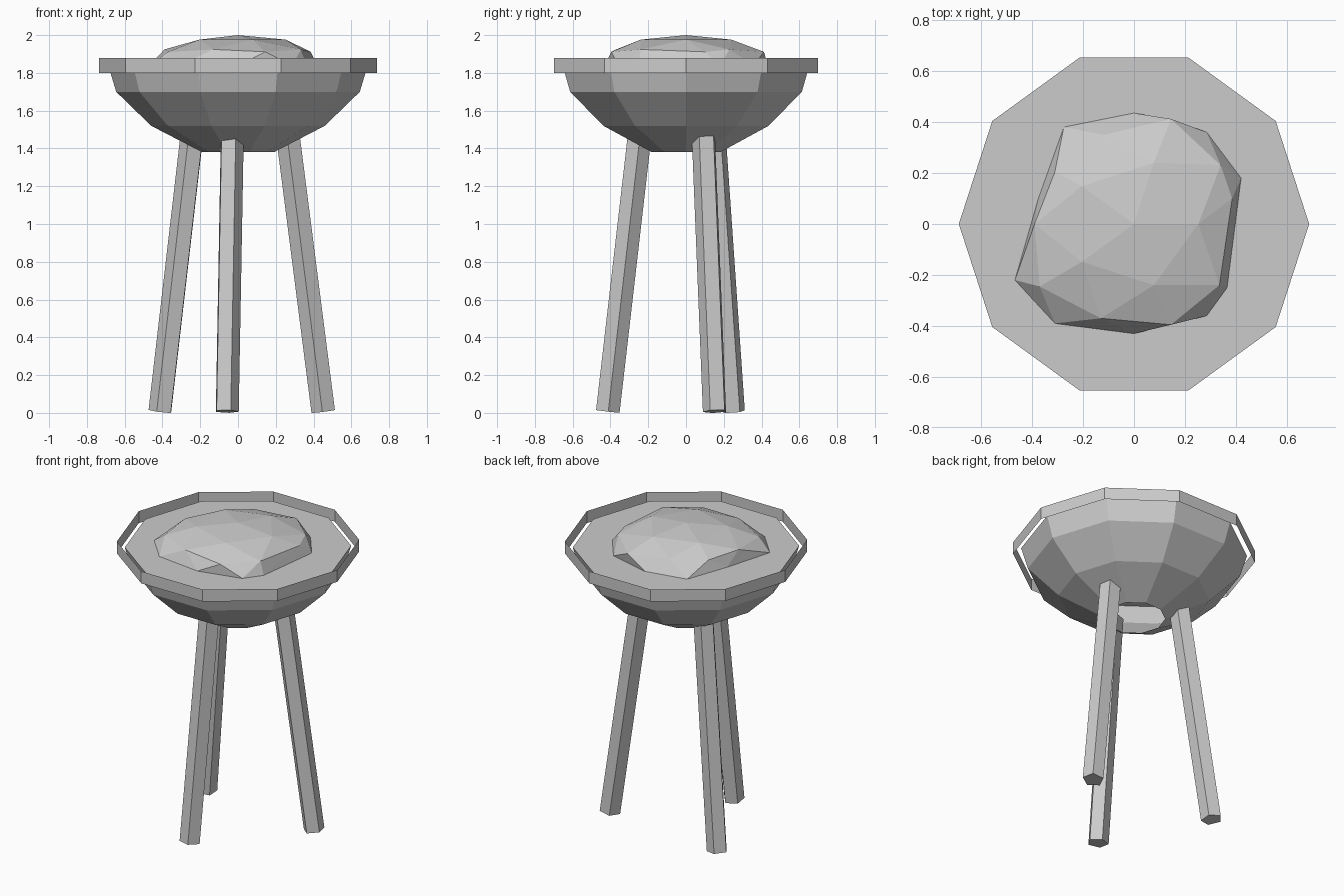
import bpy, bmesh, math
from mathutils import Vector, Matrix

if "Cube" in bpy.data.objects:
    bpy.data.objects.remove(bpy.data.objects["Cube"])


def add_object(name, bm):
    mesh = bpy.data.meshes.new(name)
    bm.to_mesh(mesh)
    bm.free()
    obj = bpy.data.objects.new(name, mesh)
    bpy.context.collection.objects.link(obj)
    return obj


def lathe(name, profile, cap_top=False, sides=10):
    """Sweep (radius, z) points around the z axis as flat panels."""
    bm = bmesh.new()
    rings = []
    for r, z in profile:
        rings.append([bm.verts.new((r * math.cos(2 * math.pi * i / sides),
                                    r * math.sin(2 * math.pi * i / sides), z))
                      for i in range(sides)])
    for a, b in zip(rings, rings[1:]):
        for i in range(sides):
            j = (i + 1) % sides
            bm.faces.new((a[i], a[j], b[j], b[i]))
    if cap_top:
        bm.faces.new(rings[-1])
    return add_object(name, bm)


# Bowl: open at the bottom, closed by a flat bed at the top
lathe("bowl", [(0.19, 1.38), (0.46, 1.52), (0.645, 1.70), (0.687, 1.84)], cap_top=True)

# Rim: thin band standing free around the bowl
lathe("rim_band", [(0.735, 1.80), (0.735, 1.88)])


# Legs: three splayed five-sided posts
def leg(name, foot, head):
    foot, head = Vector(foot), Vector(head)
    axis = head - foot
    yaw = math.atan2(foot.y, foot.x)
    bm = bmesh.new()
    bmesh.ops.create_cone(bm, cap_ends=True, segments=5, radius1=0.066,
                          radius2=0.066, depth=axis.length)
    tilt = Vector((0, 0, 1)).rotation_difference(axis).to_matrix().to_4x4()
    bm.transform(Matrix.Translation((foot + head) / 2) @ tilt
                 @ Matrix.Rotation(yaw + 0.2, 4, 'Z') @ Matrix.Rotation(-math.pi / 2, 4, 'Z')
                 @ Matrix.Rotation(math.pi / 2, 4, 'Z'))
    add_object(name, bm)


leg("right_leg", (0.453, 0.155, 0.008), (0.262, 0.095, 1.50))
leg("front_leg", (-0.062, -0.415, 0.008), (-0.035, -0.243, 1.50))
leg("left_leg", (-0.408, 0.248, 0.008), (-0.235, 0.145, 1.50))

# Coal heap: flattened icosphere with its upper points nudged to an uneven outline
R = 0.48
levels = {
    0.0: [(0, 0.435), (0.285, 0.36), (0.42, 0.18), (0.365, -0.25), (0.285, -0.36),
          (0, -0.43), (-0.31, -0.39), (-0.467, -0.22), (-0.375, 0.1), (-0.275, 0.38)],
    0.447: [(0.145, 0.412), (0.385, 0.1), (0.145, -0.395), (-0.37, -0.245), (-0.31, 0.205)],
    0.526: [(0.34, 0.23), (-0.12, 0.35), (-0.39, 0), (-0.13, -0.37), (0.335, -0.24)],
}
bm = bmesh.new()
bmesh.ops.create_icosphere(bm, subdivisions=2, radius=1)
start = {v: v.co.copy() for v in bm.verts}
for v in bm.verts:
    s = R if v.co.z > 0.1 else 0.42
    v.co = Vector((v.co.x * s, v.co.y * s, 1.84 + v.co.z * 0.16))
for z, points in levels.items():
    for x, y in points:
        target = Vector((x / R, y / R, z))
        near = min(bm.verts, key=lambda v: (start[v] - target).length)
        near.co.x, near.co.y = x, y
add_object("coal_heap", bm)
